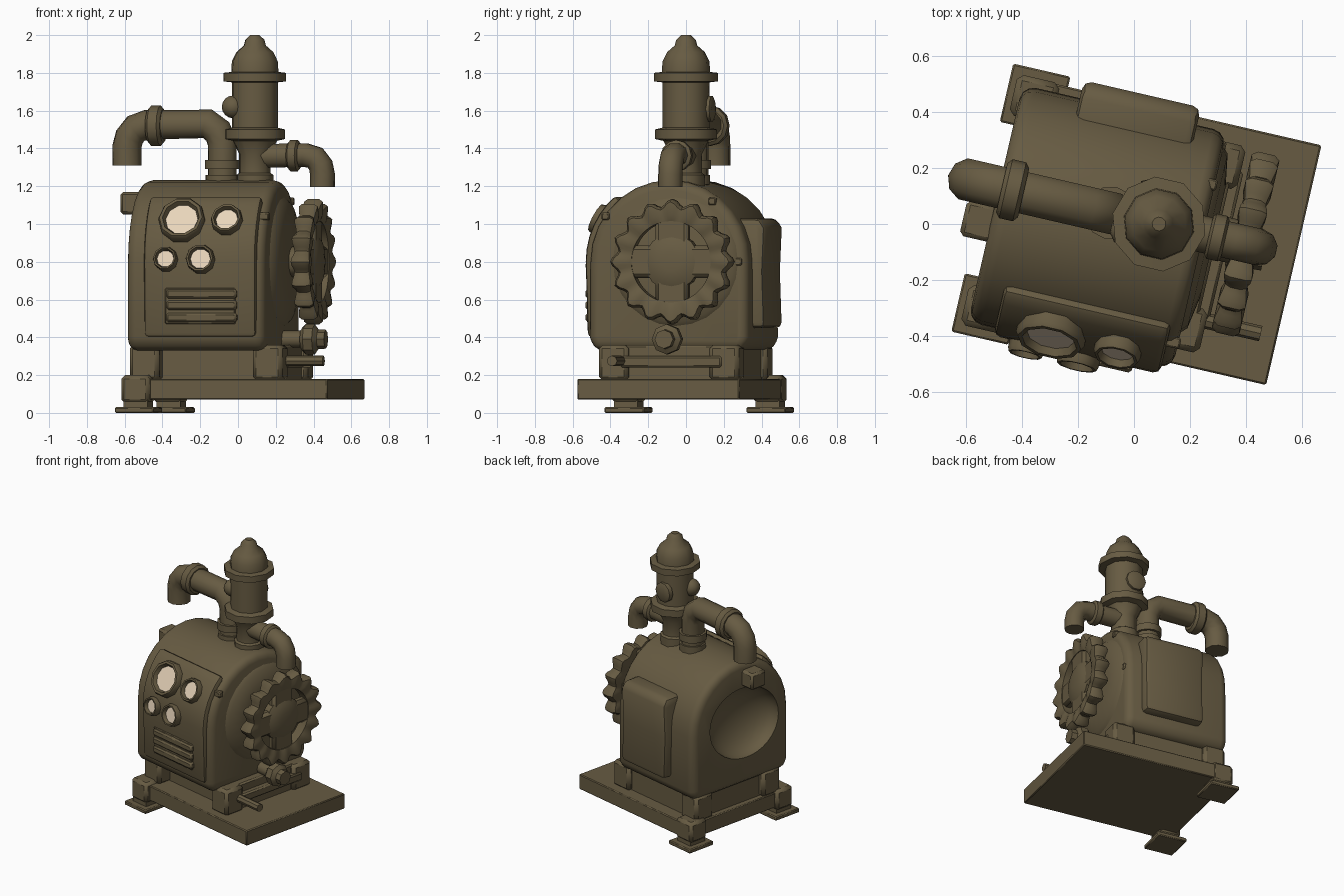
import bpy, bmesh, math
from mathutils import Matrix, Vector

if "Cube" in bpy.data.objects:
    bpy.data.objects.remove(bpy.data.objects["Cube"])

TURN = Matrix.Rotation(math.radians(-13), 4, 'Z')  # the whole machine stands turned
UP, OUT, BACK = (0, 0, 1), (1, 0, 0), (0, 1, 0)


def material(name, rgb):
    m = bpy.data.materials.new(name)
    m.use_nodes = True
    m.diffuse_color = (*rgb, 1)
    m.node_tree.nodes["Principled BSDF"].inputs["Base Color"].default_value = (*rgb, 1)
    return m


BROWN = material("dull brown metal", (0.135, 0.105, 0.055))
CREAM = material("cream dial", (0.8, 0.66, 0.49))
parts = []


def finish(name, bm, mat=BROWN, bevel=0.0, segments=2):
    if bevel:
        edges = [e for e in bm.edges if len(e.link_faces) == 2 and e.calc_face_angle() > 0.7]
        bmesh.ops.bevel(bm, geom=edges, offset=bevel, segments=segments,
                        profile=0.5, affect='EDGES', clamp_overlap=True)
    bmesh.ops.recalc_face_normals(bm, faces=bm.faces)
    bm.transform(TURN)
    me = bpy.data.meshes.new(name)
    bm.to_mesh(me)
    bm.free()
    me.materials.append(mat)
    ob = bpy.data.objects.new(name, me)
    bpy.context.collection.objects.link(ob)
    parts.append(ob)
    return ob


def box(name, x, y, z, bevel=0.01):
    bm = bmesh.new()
    bmesh.ops.create_cube(bm, size=1)
    for v in bm.verts:
        v.co = [(a + b) / 2 + c * (b - a) for (a, b), c in zip((x, y, z), v.co)]
    return finish(name, bm, bevel=bevel, segments=1)


def lathe(name, profile, loc, axis=UP, sides=12, mat=BROWN):
    bm = bmesh.new()
    rings = [[bm.verts.new((r * math.cos(a), r * math.sin(a), h))
              for a in (math.tau * i / sides for i in range(sides))] for r, h in profile]
    for a, b in zip(rings, rings[1:]):
        for i in range(sides):
            j = (i + 1) % sides
            bm.faces.new((a[i], a[j], b[j], b[i]))
    bm.faces.new(rings[0][::-1])
    bm.faces.new(rings[-1])
    spin = Vector(axis).to_track_quat('Z', 'Y').to_matrix().to_4x4()
    bm.transform(Matrix.Translation(loc) @ spin)
    return finish(name, bm, mat)


def rod(name, r, length, loc, axis=UP, sides=12, mat=BROWN):
    return lathe(name, [(r, 0), (r, length)], loc, axis, sides, mat)


def side_extrude(name, outline, x0, x1, bevel, segments=2):
    bm = bmesh.new()
    face = bm.faces.new([bm.verts.new((x0, y, z)) for y, z in outline])
    out = bmesh.ops.extrude_face_region(bm, geom=[face])
    bmesh.ops.translate(bm, vec=(x1 - x0, 0, 0),
                        verts=[v for v in out["geom"] if isinstance(v, bmesh.types.BMVert)])
    return finish(name, bm, bevel=bevel, segments=segments)


def pipe(name, points, radius):
    cu = bpy.data.curves.new(name, 'CURVE')
    cu.dimensions = '3D'
    cu.bevel_depth, cu.bevel_resolution, cu.use_fill_caps = radius, 3, True
    sp = cu.splines.new('POLY')
    sp.points.add(len(points) - 1)
    for p, (x, z) in zip(sp.points, points):
        p.co = (x, 0.02, z, 1)
    tmp = bpy.data.objects.new(name + "_path", cu)
    bpy.context.collection.objects.link(tmp)
    bpy.context.view_layer.update()
    bm = bmesh.new()
    bm.from_mesh(tmp.to_mesh())
    bpy.data.objects.remove(tmp)
    return finish(name, bm)


def arc(r, a0, a1, n):
    """Points on the rounded body section, from the front over the top."""
    angles = [math.radians(a0 + (a1 - a0) * i / n) for i in range(n + 1)]
    return [(-0.04 - r * math.cos(a), 0.8 + r * math.sin(a)) for a in angles]


# Base: plate, feet, posts and pedestal
box("base_plate", (-0.5, 0.59), (-0.455, 0.425), (0.07, 0.18), 0.006)
for side, y, post_y in (("front", -0.415, -0.32), ("back", 0.355, 0.28)):
    box(side + "_foot", (-0.55, -0.34), (y - 0.107, y + 0.107), (0, 0.03), 0.006)
    box(side + "_foot_neck", (-0.51, -0.38), (y - 0.065, y + 0.065), (0.03, 0.08), 0)
    box(side + "_corner_block", (-0.525, -0.37), (y - 0.075, y + 0.075), (0.05, 0.2), 0.02)
    for end, x in (("right", -0.42), ("left", 0.25)):
        box(f"{side}_{end}_post", (x - 0.08, x + 0.08),
            (post_y - 0.08, post_y + 0.08), (0.17, 0.36), 0.02)
box("pedestal", (-0.46, 0.3), (-0.3, 0.33), (0.17, 0.36))
box("pedestal_rail", (0.28, 0.34), (-0.28, 0.27), (0.24, 0.3))
rod("drain_tap", 0.028, 0.2, (0.33, -0.28, 0.275), OUT, 8)

# Body: rounded casing with a dished side
body = side_extrude("body_casing", [(-0.45, 0.33), (-0.475, 0.4)] + arc(0.432, 0, 180, 14)
                    + [(0.395, 0.4), (0.37, 0.33)], -0.5, 0.25, 0.05, 3)
bm = bmesh.new()
bmesh.ops.create_uvsphere(bm, u_segments=24, v_segments=16, radius=0.3)
bm.transform(Matrix.Translation((-0.5, -0.07, 0.78)) @ Matrix.Rotation(0.25, 4, 'X')
             @ Matrix.Diagonal((0.5, 1.03, 0.85, 1)))
cutter = finish("dish_cutter", bm)
parts.remove(cutter)
cut = body.modifiers.new("dish", 'BOOLEAN')
cut.operation, cut.solver, cut.object = 'DIFFERENCE', 'EXACT', cutter
bpy.context.view_layer.objects.active = body
bpy.ops.object.modifier_apply(modifier="dish")
bpy.data.objects.remove(cutter)

# Panels and bracket
side_extrude("front_panel", [(-0.42, 0.4), (-0.49, 0.4)] + arc(0.462, 0, 50, 6)
             + arc(0.4, 50, 0, 3), -0.4, 0.21, 0.025)
side_extrude("back_panel", [(0.33, 0.45), (0.46, 0.45), (0.45, 0.75), (0.46, 0.98),
                            (0.43, 1.03), (0.25, 1.03)], -0.29, 0.14, 0.03)
box("side_bracket", (-0.6, -0.45), (-0.18, -0.05), (1.05, 1.17), 0.015)
for y, z in ((0.2, 1.12), (0.34, 0.8), (-0.38, 1.04)):
    box("rivet", (0.2, 0.258), (y - 0.02, y + 0.02), (z - 0.02, z + 0.02), 0.006)

# Gauges with cream dials
for x, z, r, tilt in ((-0.2, 1.02, 0.125, 28), (0.045, 1.02, 0.085, 28),
                      (-0.275, 0.82, 0.065, 12), (-0.085, 0.82, 0.077, 12)):
    t = math.radians(tilt)
    axis = Vector((0, -math.cos(t), math.sin(t)))
    loc = Vector((x, -0.04 - math.sqrt(0.45 ** 2 - (z - 0.8) ** 2), z - 0.01))
    lathe("gauge_bezel", [(r, -0.02), (r, 0.04), (r * 0.93, 0.055), (r * 0.8, 0.055),
                          (r * 0.7, 0.025)], loc, axis, 10)
    rod("gauge_dial", r * 0.7, 0.004, loc + axis * 0.025, axis, 10, CREAM)

# Grille
box("grille_backing", (-0.28, 0.1), (-0.505, -0.45), (0.47, 0.66), 0.005)
for z in (0.505, 0.57, 0.63):
    box("grille_bar", (-0.27, 0.11), (-0.522, -0.47), (z - 0.024, z + 0.024), 0.01)

# Gear wheel on the side, with soft rounded teeth
HUB_Y, HUB_Z, TEETH, STEPS = 0.02, 0.8, 16, 6
lathe("gear_seat", [(0.35, 0), (0.32, 0.03), (0.2, 0.05)], (0.24, 0, HUB_Z), OUT, 24)
bm = bmesh.new()
loops = []
for i in range(TEETH * STEPS):
    a = math.tau * i / (TEETH * STEPS)
    wave = math.cos(a * TEETH)
    ro = 0.313 + 0.019 * wave
    half = 0.045 + 0.006 * wave
    section = ((-0.035, 0.215), (-half, 0.25), (-half, ro - 0.015), (-half + 0.02, ro),
               (half - 0.02, ro), (half, ro - 0.015), (half, 0.25), (0.035, 0.215))
    loops.append([bm.verts.new((0.405 + x, HUB_Y + r * math.cos(a), HUB_Z + r * math.sin(a)))
                  for x, r in section])
for a, b in zip(loops, loops[1:] + loops[:1]):
    for k, m in enumerate([*range(1, len(a)), 0]):
        bm.faces.new((a[k], b[k], b[m], a[m]))
finish("gear_rim", bm)
for name, half_y, half_z in (("upright", 0.09, 0.24), ("level", 0.24, 0.085)):
    box("gear_spoke_" + name, (0.365, 0.435), (HUB_Y - half_y, HUB_Y + half_y),
        (HUB_Z - half_z, HUB_Z + half_z), 0.02)
lathe("gear_hub", [(0.15, 0), (0.15, 0.065), (0.11, 0.085), (0.05, 0.095)],
      (0.36, HUB_Y, HUB_Z), OUT, 16)
rod("gear_axle", 0.08, 0.2, (0.2, HUB_Y, HUB_Z), OUT)

# Valve below the gear
rod("valve_stem", 0.045, 0.23, (0.22, -0.01, 0.39), OUT)
lathe("valve_nut", [(0.06, 0), (0.08, 0.02), (0.08, 0.07), (0.052, 0.09), (0.05, 0.13)],
      (0.35, -0.01, 0.39), OUT, 8)

# Chimney stack
lathe("stack", [(0.1, 1.18), (0.1, 1.26), (0.085, 1.27), (0.085, 1.37), (0.12, 1.44),
                (0.165, 1.45), (0.165, 1.5), (0.125, 1.51), (0.125, 1.75), (0.17, 1.755),
                (0.17, 1.8), (0.128, 1.805), (0.125, 1.86), (0.1, 1.91), (0.06, 1.945),
                (0.052, 1.975), (0.025, 2.0)], (0.087, 0.02, 0), UP, 10)
bm = bmesh.new()
bmesh.ops.create_uvsphere(bm, u_segments=10, v_segments=8, radius=0.06)
bm.transform(Matrix.Translation((-0.02, -0.03, 1.62)))
finish("stack_knob", bm)
lathe("stack_cap", [(0.07, 0), (0.07, 0.03), (0.05, 0.04)], (0.06, 0.125, 1.61), BACK, 10)

# Large pipe with flanges
pipe("large_pipe", [(-0.09, 1.18), (-0.09, 1.43), (-0.115, 1.49), (-0.17, 1.53), (-0.5, 1.525),
                    (-0.56, 1.505), (-0.595, 1.46), (-0.608, 1.41), (-0.608, 1.31)], 0.079)
for r, z in ((0.09, 1.21), (0.095, 1.29)):
    rod("pipe_flange", r, 0.05, (-0.09, 0.02, z))
lathe("large_pipe_collar", [(0.09, 0), (0.108, 0.015), (0.108, 0.065), (0.09, 0.08)],
      (-0.49, 0.02, 1.52), OUT)

# Small pipe with collar
pipe("small_pipe", [(0.1, 1.36), (0.36, 1.365), (0.415, 1.35), (0.445, 1.31),
                    (0.455, 1.26), (0.455, 1.195)], 0.066)
lathe("small_pipe_collar", [(0.07, 0), (0.083, 0.01), (0.083, 0.05), (0.07, 0.06)],
      (0.27, 0.02, 1.362), OUT)

# Smooth shading with crisp edges
bpy.ops.object.select_all(action='DESELECT')
for ob in parts:
    ob.select_set(True)
bpy.context.view_layer.objects.active = parts[0]
bpy.ops.object.shade_smooth_by_angle(angle=math.radians(40))
